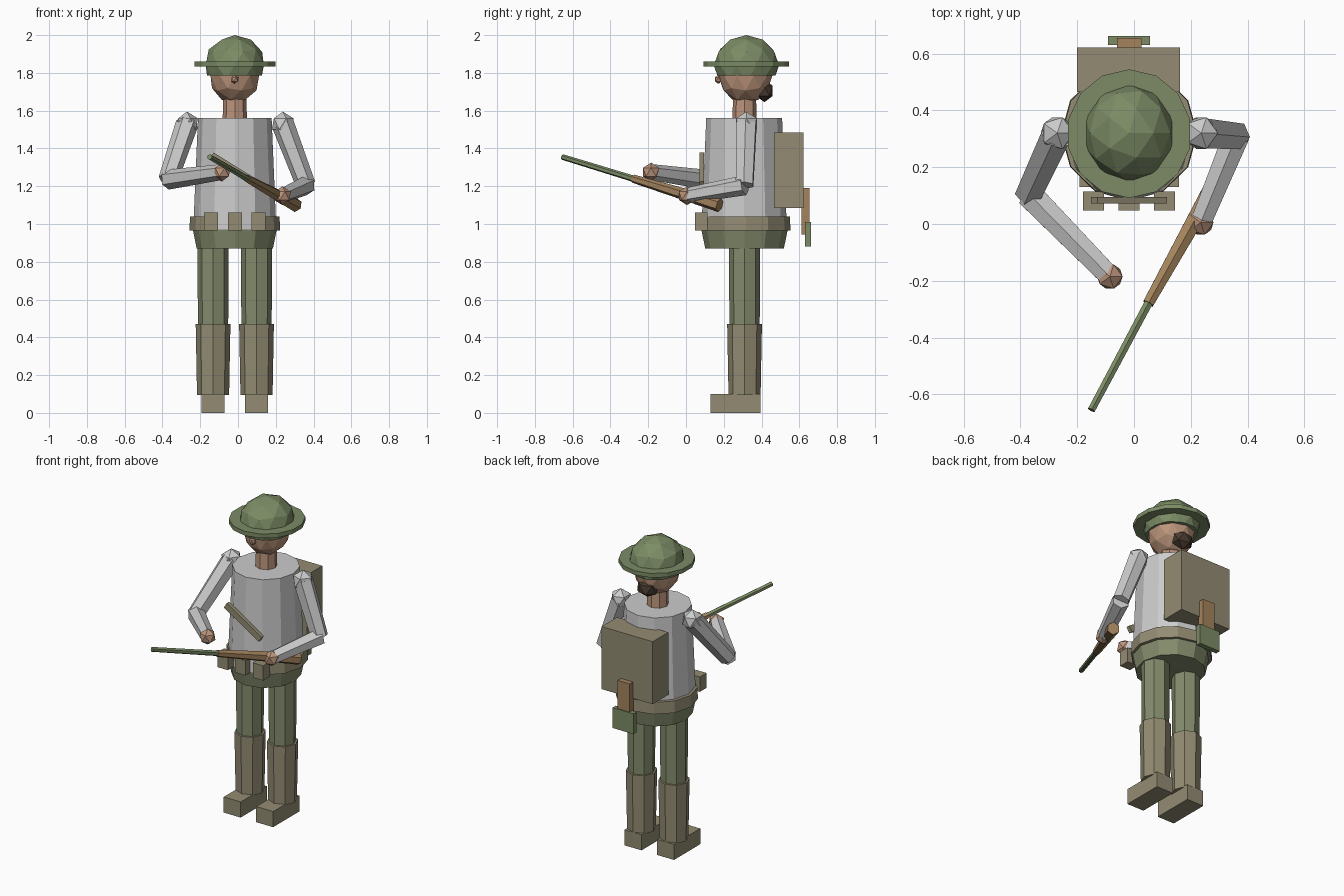
import bpy, bmesh, math
from mathutils import Vector, Matrix

if "Cube" in bpy.data.objects:
    bpy.data.objects.remove(bpy.data.objects["Cube"])

CX, CY = -0.017, 0.318   # body axis


def material(name, rgb):
    m = bpy.data.materials.new(name)
    m.diffuse_color = (*rgb, 1)
    m.use_nodes = True
    m.node_tree.nodes["Principled BSDF"].inputs["Base Color"].default_value = m.diffuse_color
    return m


OLIVE = material("olive", (0.23, 0.26, 0.15))
GREEN = material("green", (0.20, 0.26, 0.13))
TAN = material("tan", (0.29, 0.26, 0.17))
WOOD = material("wood", (0.37, 0.23, 0.11))
SKIN = material("skin", (0.50, 0.30, 0.20))
HAIR = material("hair", (0.07, 0.045, 0.03))


def finish(name, bm, mat=None):
    me = bpy.data.meshes.new(name)
    bm.to_mesh(me)
    bm.free()
    if mat:
        me.materials.append(mat)
    ob = bpy.data.objects.new(name, me)
    bpy.context.collection.objects.link(ob)
    return ob


def ball(name, c, r, sub, mat=None, cut=None):
    bm = bmesh.new()
    M = Matrix.Translation(c) @ Matrix.Diagonal((*r, 1))
    bmesh.ops.create_icosphere(bm, subdivisions=sub, radius=1, matrix=M)
    if cut is not None:
        geom = bm.verts[:] + bm.edges[:] + bm.faces[:]
        res = bmesh.ops.bisect_plane(bm, geom=geom, plane_co=(0, 0, cut),
                                     plane_no=(0, 0, -1), clear_outer=True)
        rim = [e for e in res["geom_cut"] if isinstance(e, bmesh.types.BMEdge)]
        bmesh.ops.edgeloop_fill(bm, edges=rim)
    return finish(name, bm, mat)


def limb(name, a, b, r1, r2, sides, mat=None, sy=1.0):
    """Tapered prism from a to b."""
    a, b = Vector(a), Vector(b)
    d = b - a
    q = d.to_track_quat('Z', 'Y').to_matrix().to_4x4() if d.xy.length > 1e-6 else Matrix()
    M = Matrix.Translation((a + b) / 2) @ q @ Matrix.Diagonal((1, sy, 1, 1))
    bm = bmesh.new()
    bmesh.ops.create_cone(bm, cap_ends=True, segments=sides, radius1=r1,
                          radius2=r2, depth=d.length, matrix=M)
    return finish(name, bm, mat)


def box(name, x, y, z, mat, tilt=0.0):
    """Box from (min, max) ranges, tilted about y."""
    c = [(p[0] + p[1]) / 2 for p in (x, y, z)]
    s = [p[1] - p[0] for p in (x, y, z)]
    M = (Matrix.Translation(c) @ Matrix.Rotation(tilt, 4, 'Y')
         @ Matrix.Diagonal((*s, 1)))
    bm = bmesh.new()
    bmesh.ops.create_cube(bm, size=1, matrix=M)
    return finish(name, bm, mat)


def column(name, z1, z2, r1, r2, sides, mat=None, sy=1.0, x=CX, y=CY):
    return limb(name, (x, y, z1), (x, y, z2), r1, r2, sides, mat, sy)


# Legs, leg wraps and boots
for side, s in (("left", -1), ("right", 1)):
    x = CX + s * 0.115
    column(side + "_leg", 0.44, 0.90, 0.080, 0.083, 8, OLIVE, x=x, y=0.31)
    column(side + "_leg_wrap", 0.095, 0.47, 0.085, 0.092, 8, TAN, x=x, y=0.31)
    box(side + "_boot", (x - 0.06, x + 0.06), (0.13, 0.395), (0, 0.10), TAN)

# Torso, jacket skirt and belt
column("torso", 0.97, 1.56, 0.22, 0.195, 12, None, 1.03, y=0.308)
column("jacket_skirt", 0.87, 0.97, 0.202, 0.222, 12, OLIVE, 1.03, y=0.31)
column("belt", 0.965, 1.04, 0.24, 0.237, 12, TAN, 0.98)

# Ammunition pouches and chest strap
for i in (-1, 0, 1):
    x = CX + i * 0.125
    box(f"pouch_{i + 2}", (x - 0.037, x + 0.037), (0.048, 0.115), (0.965, 1.06), TAN)
box("chest_strap", (-0.162, 0.128), (0.072, 0.095), (1.265, 1.305), TAN, math.radians(32))

# Neck, head, nose and hair
column("neck", 1.54, 1.70, 0.065, 0.06, 8, SKIN, y=0.31)
ball("head", (CX, 0.315, 1.785), (0.135, 0.142, 0.148), 2, SKIN)
ball("nose", (CX, 0.172, 1.766), (0.022, 0.022, 0.024), 1, SKIN)
ball("hair_bun", (CX, 0.415, 1.705), (0.072, 0.052, 0.060), 1, HAIR)

# Helmet
ball("helmet_dome", (CX, 0.32, 1.84), (0.162, 0.173, 0.16), 2, GREEN, cut=1.785)
column("helmet_brim", 1.833, 1.86, 0.22, 0.22, 14, GREEN, 1.03)

# Arms
arms = {
    "left": ((-0.27, 0.32, 1.53), (-0.37, 0.105, 1.235), (-0.085, -0.185, 1.275)),
    "right": ((0.237, 0.32, 1.53), (0.36, 0.31, 1.205), (0.235, 0.005, 1.15)),
}
for side, (shoulder, elbow, hand) in arms.items():
    ball(side + "_shoulder", shoulder, (0.065,) * 3, 1)
    limb(side + "_upper_arm", shoulder, elbow, 0.060, 0.052, 6)
    limb(side + "_forearm", elbow, hand, 0.053, 0.042, 6)
    ball(side + "_hand", hand, (0.05,) * 3, 1, SKIN)

# Rifle
joint = (0.05, -0.28, 1.24)
limb("rifle_stock", (0.305, 0.178, 1.10), joint, 0.038, 0.022, 6, WOOD)
limb("rifle_barrel", joint, (-0.15, -0.655, 1.355), 0.017, 0.015, 6, GREEN)

# Backpack and entrenching tool
box("backpack", (-0.20, 0.162), (0.465, 0.622), (1.085, 1.485), TAN)
box("spade_handle", (-0.06, 0.026), (0.612, 0.655), (0.945, 1.19), WOOD)
box("spade_blade", (-0.092, 0.056), (0.63, 0.662), (0.88, 1.01), GREEN)
